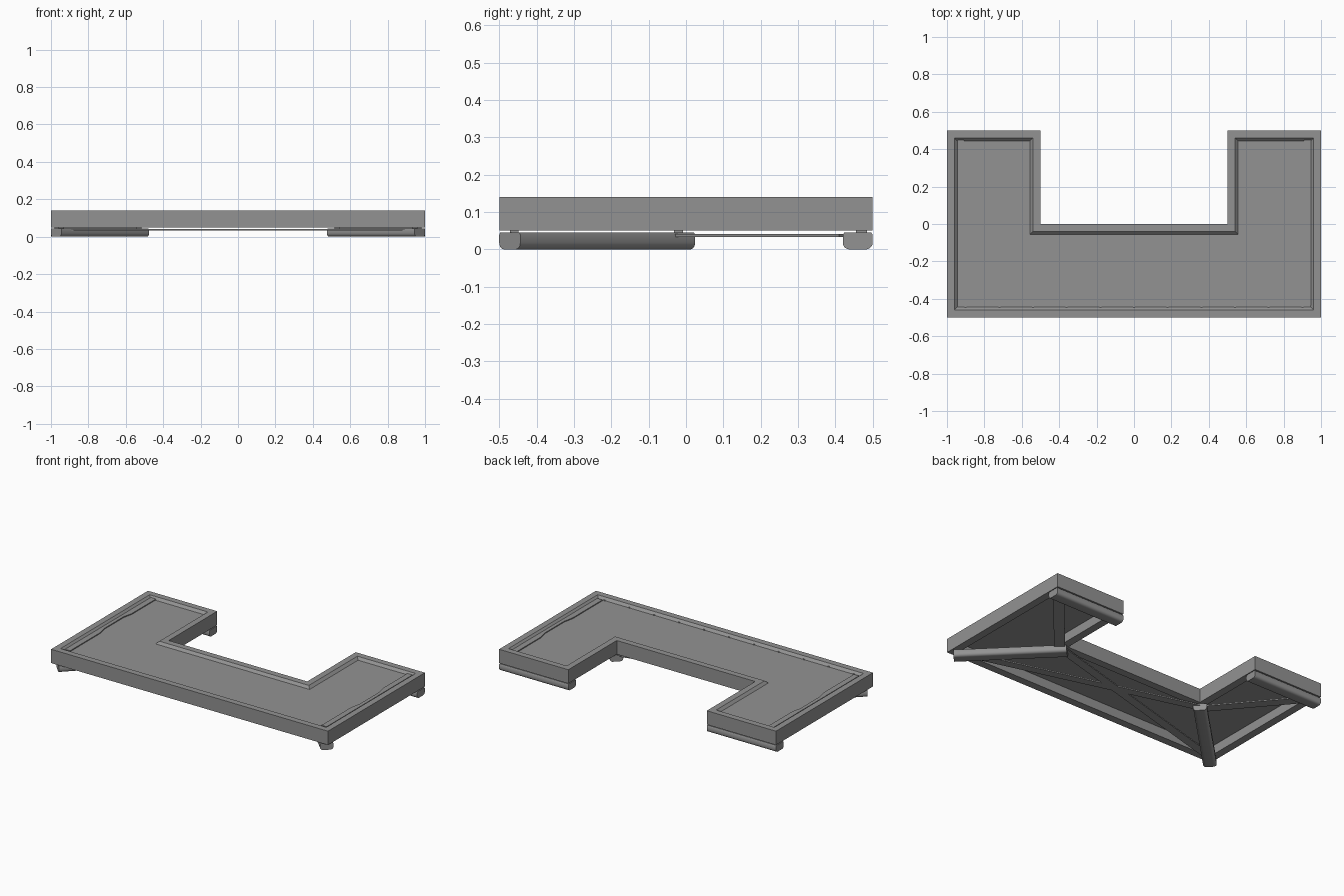
import bpy, bmesh, math
from mathutils import Vector

if "Cube" in bpy.data.objects:
    bpy.data.objects.remove(bpy.data.objects["Cube"])

grey = bpy.data.materials.new("dark_grey")
grey.diffuse_color = (.29, .29, .29, 1)
grey.use_nodes = True
grey.node_tree.nodes["Principled BSDF"].inputs["Base Color"].default_value = grey.diffuse_color


def u_loop(d):
    """U-shaped outline, inset by d."""
    return [(-1 + d, -.5 + d), (1 - d, -.5 + d), (1 - d, .5 - d), (.5 + d, .5 - d),
            (.5 + d, -d), (-.5 - d, -d), (-.5 - d, .5 - d), (-1 + d, .5 - d)]


def finish(name, bm, smooth=False):
    bmesh.ops.recalc_face_normals(bm, faces=bm.faces[:])
    me = bpy.data.meshes.new(name)
    bm.to_mesh(me)
    bm.free()
    me.materials.append(grey)
    ob = bpy.data.objects.new(name, me)
    bpy.context.collection.objects.link(ob)
    if smooth:
        bpy.context.view_layer.objects.active = ob
        ob.select_set(True)
        bpy.ops.object.shade_smooth_by_angle(angle=math.radians(35))
        ob.select_set(False)
    return ob


def ring(name, profile):
    """Sweep a closed (inset, z) profile around the U outline."""
    bm = bmesh.new()
    loops = [[bm.verts.new((x, y, z)) for x, y in u_loop(d)] for d, z in profile]
    for a, b in zip(loops, loops[1:] + loops[:1]):
        for i in range(8):
            j = (i + 1) % 8
            bm.faces.new((a[i], a[j], b[j], b[i]))
    return finish(name, bm)


def prism(name, pts, z0, z1):
    """Extrude a flat outline upwards."""
    bm = bmesh.new()
    f = bm.faces.new([bm.verts.new((x, y, z0)) for x, y in pts])
    new = bmesh.ops.extrude_face_region(bm, geom=[f])["geom"]
    bmesh.ops.translate(bm, vec=(0, 0, z1 - z0),
                        verts=[v for v in new if isinstance(v, bmesh.types.BMVert)])
    return finish(name, bm)


def bar(name, a, b, profile):
    """Run an (offset, z) cross-section straight from a to b."""
    a, b = Vector(a), Vector(b)
    d = (b - a).normalized()
    n = Vector((-d.y, d.x))
    bm = bmesh.new()
    ends = [[bm.verts.new((*(p + n * o), z)) for o, z in profile] for p in (a, b)]
    bm.faces.new(ends[0])
    bm.faces.new(ends[1])
    k = len(profile)
    for i in range(k):
        j = (i + 1) % k
        bm.faces.new((ends[0][i], ends[0][j], ends[1][j], ends[1][i]))
    return finish(name, bm, len(profile) > 4)


def foot_profile(w=.04, h=.045, r=.018):
    """Foot section with a flat top and rounded lower corners."""
    pts = [(-w + .004, h), (-w, h - .006)]
    for cx, start in ((-w + r, math.pi), (w - r, 1.5 * math.pi)):
        for i in range(6):
            t = start + i * math.pi / 10
            pts.append((cx + r * math.cos(t), r + r * math.sin(t)))
    return pts + [(w, h - .006), (w - .004, h)]


def box_profile(half, z0, z1):
    return [(-half, z0), (half, z0), (half, z1), (-half, z1)]


# Hollow U-shaped rim and a recessed panel with a softly sloping edge
ring("rim", [(0, .05), (0, .14), (.04, .14), (.046, .134), (.058, .122), (.05, .105), (.05, .05)])
prism("panel", u_loop(.05), .108, .124)

# Dots along the inner edge at the front
bm = bmesh.new()
for i in range(11):
    r = bmesh.ops.create_cube(bm, size=1)
    bmesh.ops.scale(bm, vec=(.01, .005, .006), verts=r["verts"])
    bmesh.ops.translate(bm, vec=(-.9 + .18 * i, -.443, .126), verts=r["verts"])
finish("front_studs", bm)

for s, side in ((-1, "left"), (1, "right")):
    # Wavy trim strip beside the short rim
    wave = [(.945, -.435), (.908, -.435), (.908, -.13), (.922, -.06),
            (.922, .14), (.908, .2), (.908, .45), (.945, .45)]
    prism(side + "_trim", [(s * x, y) for x, y in wave], .12, .13)

    # Feet: straight at the back, diagonal at the front
    bar(side + "_back_foot", (s * .5, .46), (s * 1.0, .46), foot_profile())
    bar(side + "_front_foot", (s * .972, -.472), (s * .504, -.004), foot_profile())

    # Small pad joining each front foot to the rim, long pad on each back foot
    bar(side + "_inner_pad", (s * .515, -.02), (s * .545, -.02), box_profile(.012, .04, .052))
    bar(side + "_outer_pad", (s * .93, -.46), (s * .96, -.46), box_profile(.012, .04, .052))
    bar(side + "_back_pad", (s * .52, .47), (s * .98, .47), box_profile(.015, .04, .052))

    # Flat braces under the arms and across the middle
    bar(side + "_arm_brace", (s * .55, -.02), (s * .93, .43), box_profile(.032, .033, .041))
    bar(side + "_cross_brace", (s * .51, -.03), (-s * .93, -.43), box_profile(.027, .033, .041))
